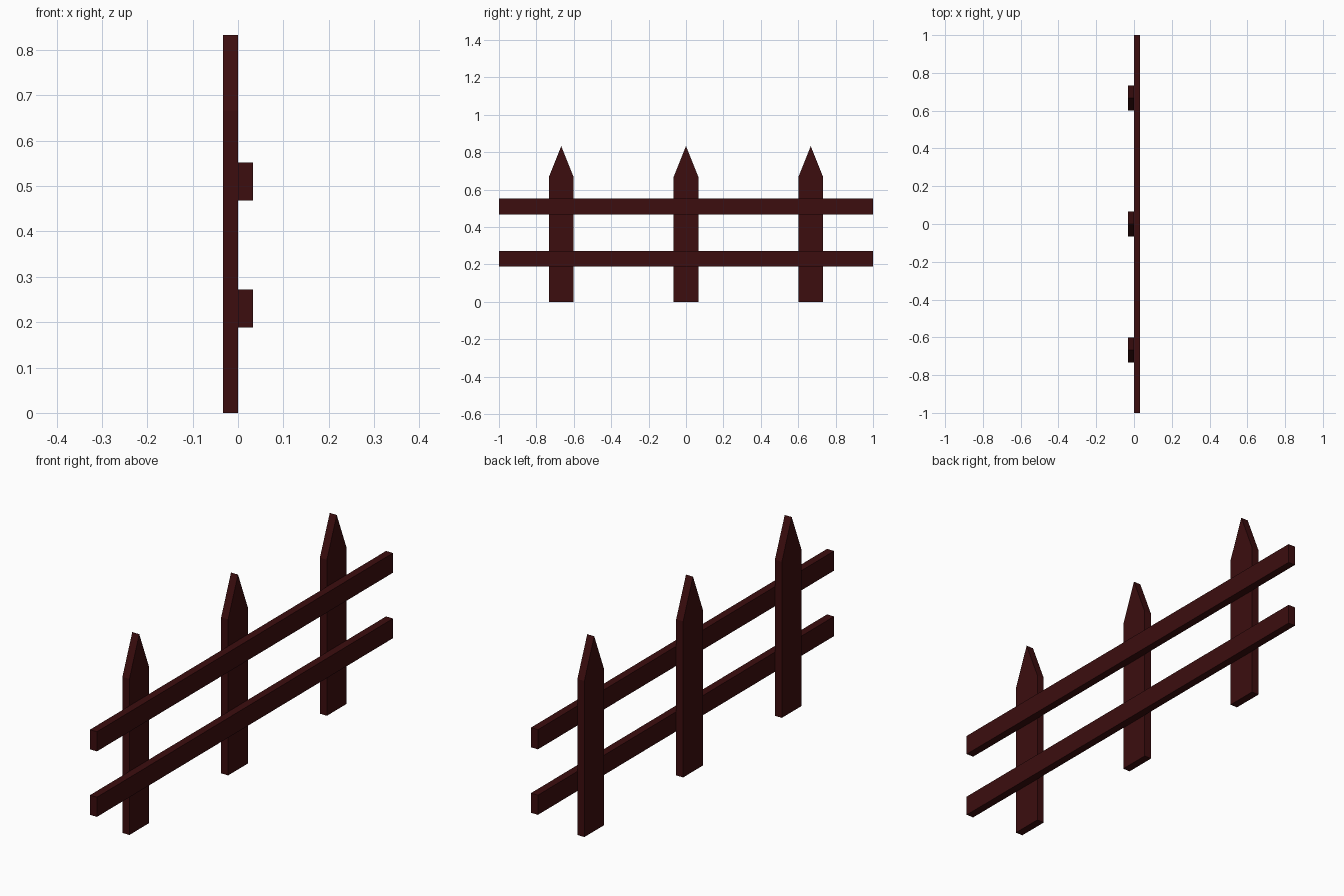
import bpy
import bmesh

cube = bpy.data.objects.get("Cube")
if cube:
    bpy.data.objects.remove(cube, do_unlink=True)

# Dark red-brown wood
wood = bpy.data.materials.new("dark_red_wood")
wood.use_nodes = True
colour = (0.045, 0.004, 0.0045, 1)
wood.diffuse_color = colour
wood.node_tree.nodes["Principled BSDF"].inputs["Base Color"].default_value = colour

THICK = 0.033


def board(name, outline, x0, y=0.0, z=0.0):
    """Extrude a (y, z) outline along x to make a flat board."""
    bm = bmesh.new()
    face = bm.faces.new([bm.verts.new((0, a, b)) for a, b in outline])
    side = bmesh.ops.extrude_face_region(bm, geom=[face])["geom"]
    bmesh.ops.translate(bm, vec=(THICK, 0, 0),
                        verts=[v for v in side if isinstance(v, bmesh.types.BMVert)])
    bmesh.ops.recalc_face_normals(bm, faces=bm.faces)
    mesh = bpy.data.meshes.new(name)
    bm.to_mesh(mesh)
    bm.free()
    mesh.materials.append(wood)
    obj = bpy.data.objects.new(name, mesh)
    obj.location = (x0, y, z)
    bpy.context.collection.objects.link(obj)
    return obj


# Pointed upright pickets
half, shoulder, tip = 0.0665, 0.667, 0.833
picket = [(-half, 0), (half, 0), (half, shoulder), (0, tip), (-half, shoulder)]
for label, y in (("front", -0.667), ("middle", 0), ("back", 0.667)):
    board(label + "_picket", picket, -THICK, y=y)

# Long horizontal rails
rail = [(-1, -0.042), (1, -0.042), (1, 0.042), (-1, 0.042)]
for label, z in (("lower", 0.23), ("upper", 0.51)):
    board(label + "_rail", rail, 0, z=z)
